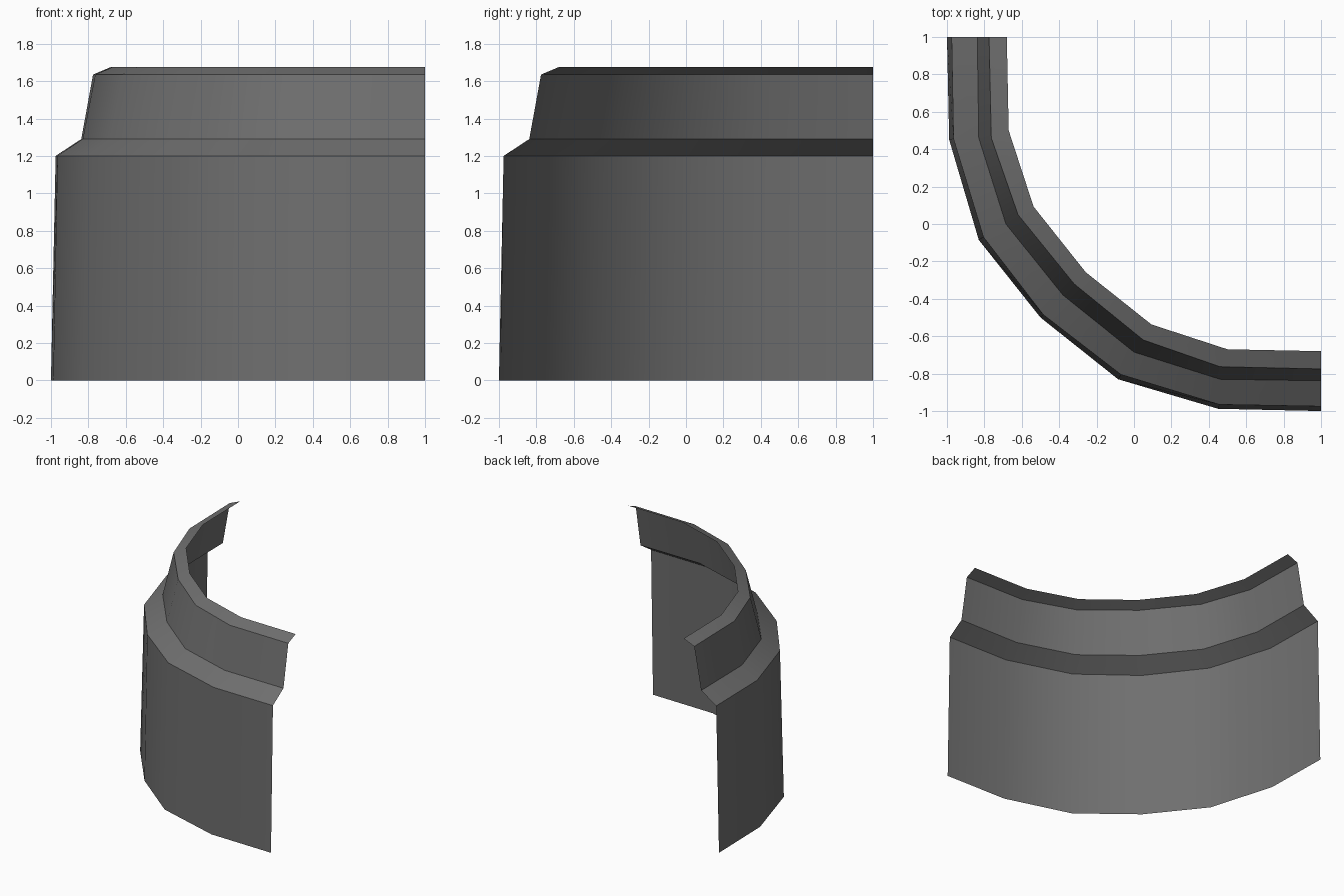
import bpy, bmesh, math

if "Cube" in bpy.data.objects:
    bpy.data.objects.remove(bpy.data.objects["Cube"])

# Dark grey material
grey = bpy.data.materials.new("dark grey")
grey.diffuse_color = (0.16, 0.16, 0.16, 1)
grey.use_nodes = True
grey.node_tree.nodes["Principled BSDF"].inputs["Base Color"].default_value = grey.diffuse_color

# Each level of the curb profile: height, then half of its plan path
# (straight end, bend, bend, middle); the rest is mirrored across x = y
levels = [
    (0.000, (1, -1.000), (0.45, -0.988), (-0.085, -0.830), (-0.500, -0.500)),
    (1.200, (1, -0.975), (0.455, -0.965), (-0.070, -0.805), (-0.485, -0.485)),
    (1.290, (1, -0.838), (0.46, -0.830), (0.000, -0.685), (-0.380, -0.380)),
    (1.635, (1, -0.775), (0.46, -0.763), (0.050, -0.620), (-0.320, -0.320)),
    (1.675, (1, -0.680), (0.50, -0.670), (0.093, -0.537), (-0.258, -0.258)),
]

# Curved corner wall: an open sheet lofted through the levels
bm = bmesh.new()
rows = []
for z, *half in levels:
    path = half + [(y, x) for x, y in reversed(half[:-1])]
    rows.append([bm.verts.new((x, y, z)) for x, y in path])
for low, high in zip(rows, rows[1:]):
    for i in range(len(low) - 1):
        bm.faces.new((low[i + 1], low[i], high[i], high[i + 1]))

mesh = bpy.data.meshes.new("curved_wall")
bm.to_mesh(mesh)
bm.free()
mesh.materials.append(grey)
wall = bpy.data.objects.new("curved_wall", mesh)
bpy.context.collection.objects.link(wall)

# Smooth around the bend, sharp between the bands
bpy.context.view_layer.objects.active = wall
wall.select_set(True)
bpy.ops.object.shade_smooth_by_angle(angle=math.radians(30))
